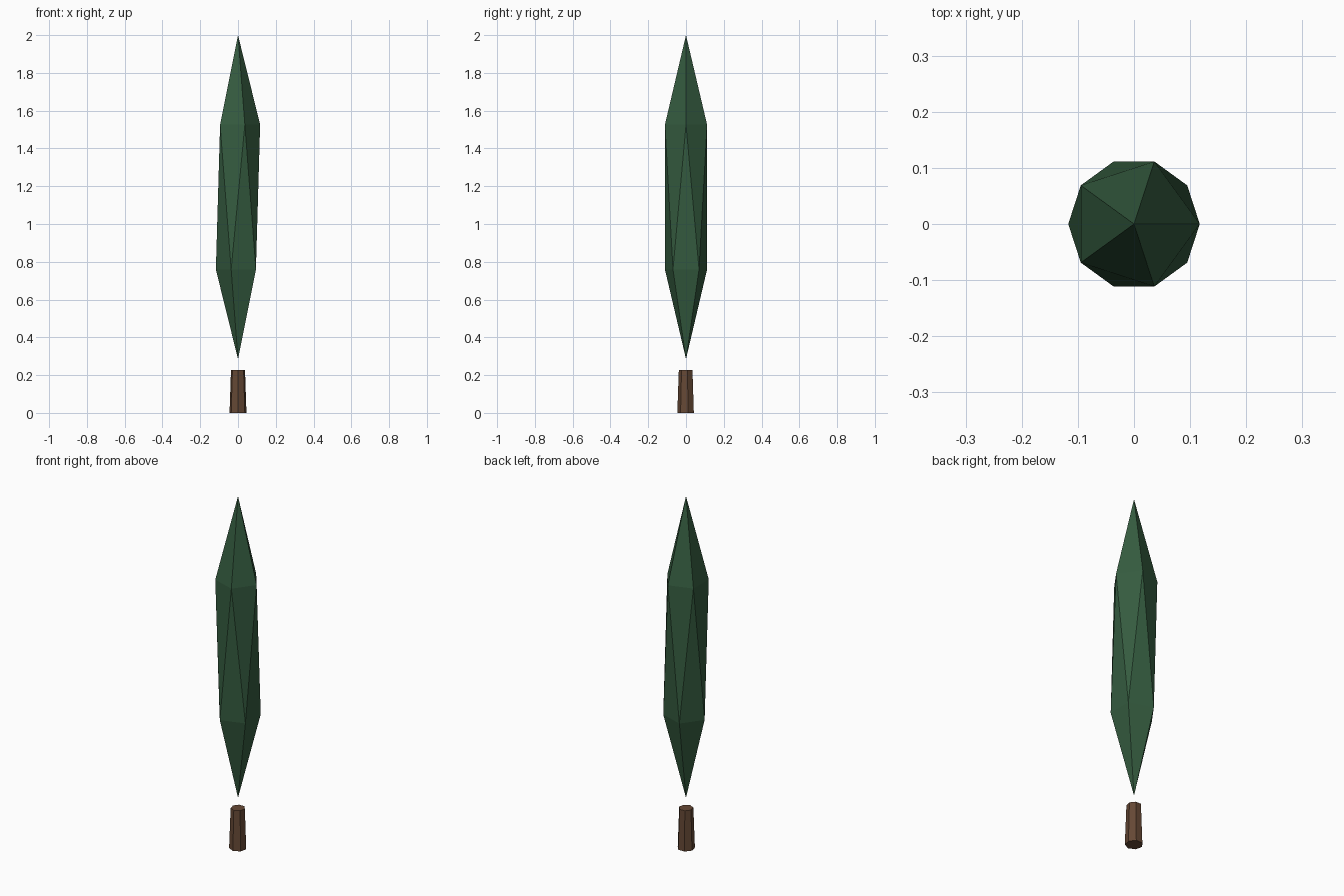
import bpy, math

if "Cube" in bpy.data.objects:
    bpy.data.objects.remove(bpy.data.objects["Cube"])


def finish(name, colour):
    obj = bpy.context.object
    obj.name = name
    mat = bpy.data.materials.new(name + "_colour")
    mat.diffuse_color = (*colour, 1)
    mat.use_nodes = True
    mat.node_tree.nodes["Principled BSDF"].inputs["Base Color"].default_value = mat.diffuse_color
    obj.data.materials.append(mat)
    bpy.ops.object.transform_apply(location=True, rotation=True, scale=True)
    return obj


# Foliage: stretched icosahedron, flat faces
bottom, top, radius = 0.285, 2.0, 0.131
bpy.ops.mesh.primitive_ico_sphere_add(subdivisions=1, radius=1, location=(0, 0, (bottom + top) / 2))
bpy.context.object.scale = (radius, radius, (top - bottom) / 2)
finish("foliage", (0.035, 0.105, 0.05))

# Trunk: short tapered stump with seven sides, one corner facing the front
height = 0.228
bpy.ops.mesh.primitive_cone_add(vertices=7, radius1=0.046, radius2=0.038, depth=height,
                                location=(0, 0, height / 2), rotation=(0, 0, math.pi))
finish("trunk", (0.13, 0.065, 0.035))
